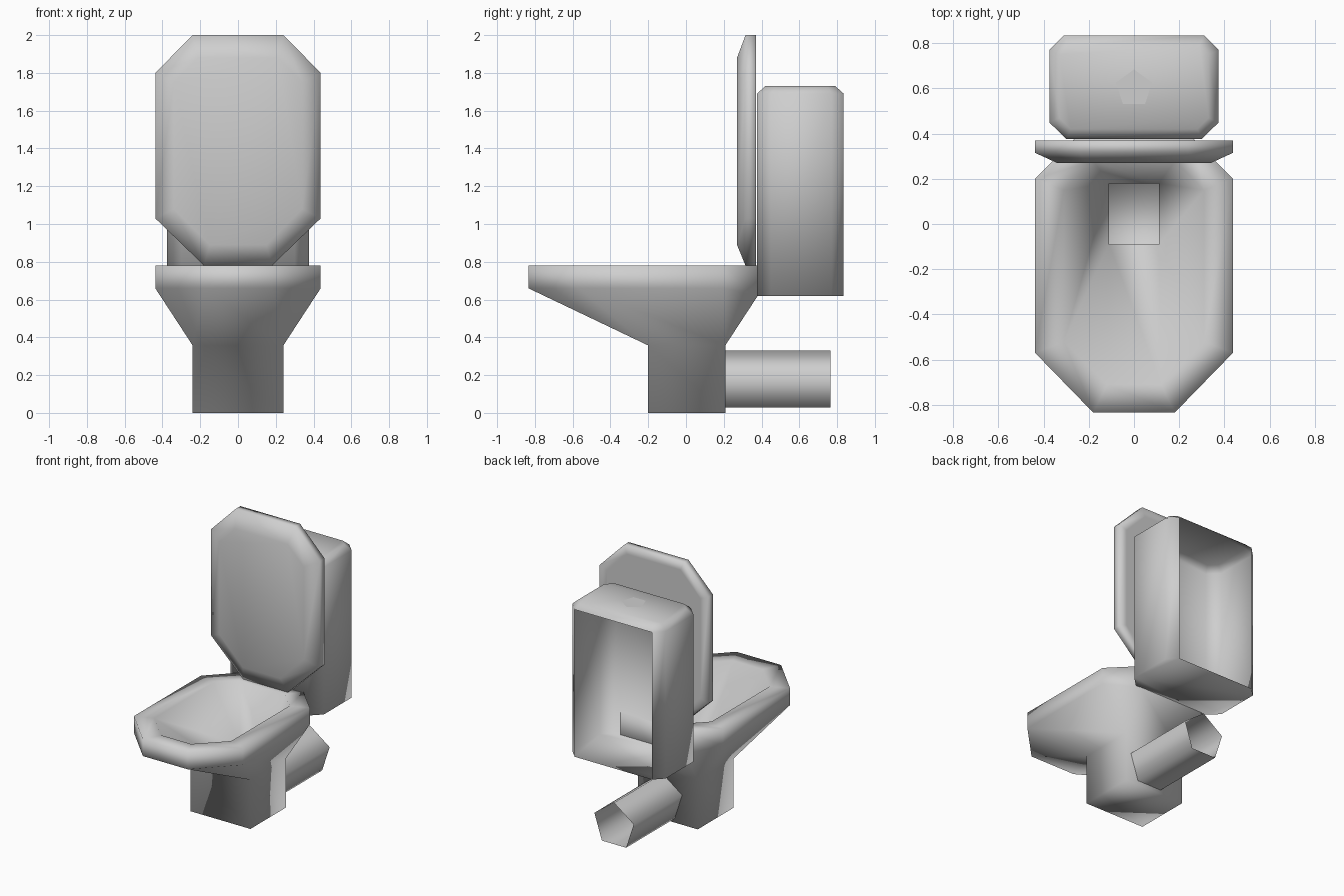
import bpy, bmesh, math

cube = bpy.data.objects.get("Cube")
if cube:
    bpy.data.objects.remove(cube)

porcelain = bpy.data.materials.new("light_grey_porcelain")
porcelain.use_nodes = True
COLOUR = (0.62, 0.62, 0.62, 1)
porcelain.diffuse_color = COLOUR
porcelain.node_tree.nodes["Principled BSDF"].inputs["Base Color"].default_value = COLOUR


def mirrored(half):
    """Close a half outline of (x, v) points across x = 0."""
    return half + [(-x, v) for x, v in reversed(half)]


def flat(half, z):
    return [(x, y, z) for x, y in mirrored(half)]


def upright(half, y):
    return [(x, y, z) for x, z in mirrored(half)]


def loft(name, rings, cap_start=False, cap_end=False, open_side=None):
    """Skin a row of matching rings; open_side leaves out one panel of the first band."""
    bm = bmesh.new()
    loops = [[bm.verts.new(p) for p in ring] for ring in rings]
    n = len(loops[0])
    for band, (a, b) in enumerate(zip(loops, loops[1:])):
        for i in range(n):
            if band == 0 and i == open_side:
                continue
            j = (i + 1) % n
            bm.faces.new((a[i], a[j], b[j], b[i]))
    if cap_start:
        bm.faces.new(loops[0])
    if cap_end:
        bm.faces.new(loops[-1])
    bmesh.ops.remove_doubles(bm, verts=bm.verts[:], dist=0.0005)
    bmesh.ops.recalc_face_normals(bm, faces=bm.faces[:])
    for f in bm.faces:
        f.smooth = True
    mesh = bpy.data.meshes.new(name)
    bm.to_mesh(mesh)
    bm.free()
    mesh.materials.append(porcelain)
    obj = bpy.data.objects.new(name, mesh)
    bpy.context.collection.objects.link(obj)


def box_half(x, front, back):
    """Rectangle written as a collapsed octagon half."""
    return [(x, front), (x, front), (x, back), (x, back)]


# Bowl and pedestal: drain hole, basin, rounded rim, taper, square foot
drain = box_half(0.11, -0.09, 0.18)
rim_inner = [(0.12, -0.71), (0.31, -0.52), (0.31, 0.15), (0.18, 0.28)]
rim_outer = [(0.18, -0.835), (0.438, -0.57), (0.438, 0.20), (0.26, 0.38)]
rim_bottom = [(x, y, 0.62 if y > 0.3 else 0.66) for x, y in mirrored(rim_outer)]
foot = box_half(0.24, -0.2, 0.208)
loft("bowl_and_pedestal",
     [flat(drain, 0.38), flat(rim_inner, 0.78), flat(rim_outer, 0.78), rim_bottom,
      flat(foot, 0.357), flat(foot, 0)], cap_end=True)

# Raised lid
lid_outline = [(0.18, 0.78), (0.438, 1.03), (0.438, 1.80), (0.24, 2.0)]
lid_front = [(0.15, 0.89), (0.34, 1.08), (0.34, 1.75), (0.21, 1.88)]
lid_back = [(0.155, 0.84), (0.375, 1.055), (0.375, 1.775), (0.215, 1.94)]
loft("lid", [upright(lid_front, 0.27), upright(lid_outline, 0.315),
             upright(lid_outline, 0.37), upright(lid_back, 0.37)],
     cap_start=True, cap_end=True)

# Water tank, open at the back
tank_wall = [(0.30, 0.376), (0.375, 0.45), (0.375, 0.77), (0.31, 0.835)]
tank_top = [(0.28, 0.42), (0.33, 0.47), (0.33, 0.75), (0.29, 0.79)]
loft("tank", [flat(tank_wall, 0.62), flat(tank_wall, 1.69), flat(tank_top, 1.73)],
     cap_start=True, cap_end=True, open_side=3)


def pentagon(radius):
    return [(radius * math.sin(k * math.tau / 5), radius * math.cos(k * math.tau / 5))
            for k in range(5)]


# Flush button: a thin plate on the tank, turned to face up
button = [(-x, y + 0.6, 1.734) for x, y in pentagon(0.084)]
loft("flush_button", [button], cap_end=True)

# Open waste pipe, set slightly to the left
pipe = pentagon(0.166)
loft("waste_pipe", [[(x + 0.043, y, z + 0.164) for x, z in pipe] for y in (0.2, 0.765)])
